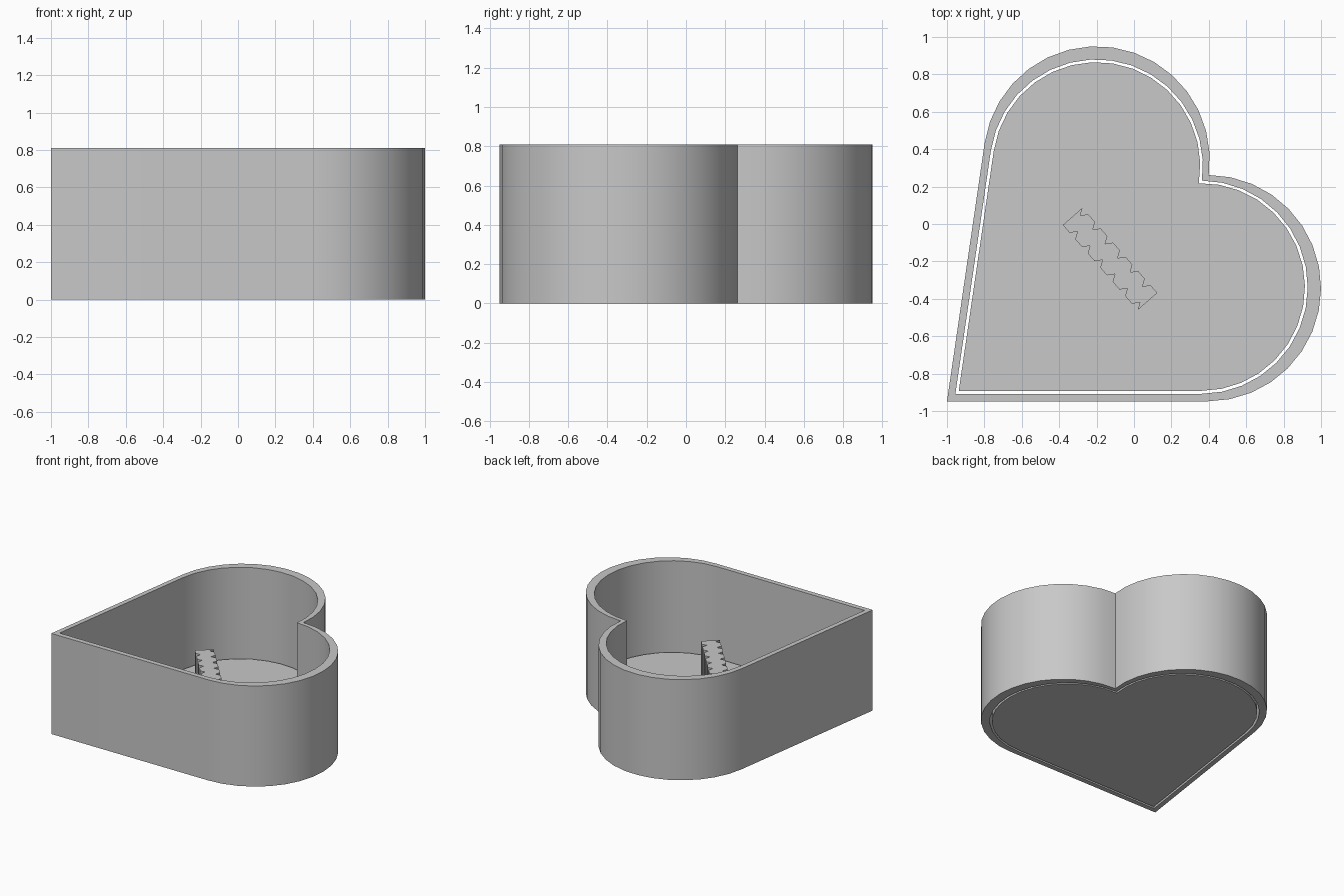
import bpy, bmesh
from math import radians, sin, cos, asin, atan2, hypot, pi
from mathutils import Vector

cube = bpy.data.objects.get("Cube")
if cube:
    bpy.data.objects.remove(cube, do_unlink=True)

grey = bpy.data.materials.new("light_grey")
grey.use_nodes = True
colour = (0.58, 0.58, 0.58, 1)
grey.diffuse_color = colour
grey.node_tree.nodes["Principled BSDF"].inputs["Base Color"].default_value = colour

AXIS = radians(40.85)   # heart symmetry axis, measured from +x
STEPS = 16              # segments per lobe


def heart(tip, lobe_x, r):
    """Heart outline: tip, lower lobe up to the notch, then its mirror image."""
    tip = Vector(tip)
    centre = Vector((lobe_x, tip.y + r))
    run = centre - tip
    dist = hypot(run.x, run.y) * sin(AXIS - atan2(run.y, run.x))
    end = AXIS + asin(dist / r)
    lobe = []
    for i in range(STEPS + 1):
        a = -pi / 2 + (end + pi / 2) * i / STEPS
        lobe.append(centre + r * Vector((cos(a), sin(a))))
    axis = Vector((cos(AXIS), sin(AXIS)))
    mirrored = []
    for p in reversed(lobe[:-1]):
        d = p - tip
        mirrored.append(tip + 2 * d.dot(axis) * axis - d)
    return [tip] + lobe + mirrored


def finish(bm, name):
    bmesh.ops.recalc_face_normals(bm, faces=bm.faces)
    mesh = bpy.data.meshes.new(name)
    bm.to_mesh(mesh)
    bm.free()
    mesh.materials.append(grey)
    obj = bpy.data.objects.new(name, mesh)
    bpy.context.collection.objects.link(obj)
    bpy.ops.object.select_all(action='DESELECT')
    obj.select_set(True)
    bpy.context.view_layer.objects.active = obj
    bpy.ops.object.shade_smooth_by_angle(angle=radians(30))
    return obj


def ring_verts(bm, outline, z):
    return [bm.verts.new((p.x, p.y, z)) for p in outline]


def bridge(bm, a, b):
    n = len(a)
    for i in range(n):
        j = (i + 1) % n
        bm.faces.new((a[i], a[j], b[j], b[i]))


def prism(name, outline, z0, z1):
    bm = bmesh.new()
    low, high = ring_verts(bm, outline, z0), ring_verts(bm, outline, z1)
    bridge(bm, low, high)
    bm.faces.new(low)
    bm.faces.new(high)
    return finish(bm, name)


# Open heart-shaped wall
outer = heart((-1, -0.948), 0.395, 0.605)
inner = heart((-0.955, -0.908), 0.359, 0.57)
bm = bmesh.new()
loops = [ring_verts(bm, o, z) for o, z in
         ((outer, 0), (outer, 0.81), (inner, 0.81), (inner, 0))]
for k in range(4):
    bridge(bm, loops[k], loops[(k + 1) % 4])
finish(bm, "heart_wall")

# Loose floor plate, separated from the wall by a thin gap
prism("heart_plate", heart((-0.937, -0.892), 0.359, 0.555), 0, 0.08)

# Upright grip bar with notched long sides (half-turn symmetric)
mid = Vector((-0.128, -0.187))
along = Vector((0.66, -0.751))
across = Vector((0.751, 0.66))
half_len, half_wid, teeth = 0.303, 0.07, 6
pitch = 2 * half_len / teeth
side = []
for i in range(teeth):
    s = -half_len + i * pitch
    side += [(s, half_wid), (s + 0.023, half_wid - 0.036), (s + 0.046, half_wid)]
side.append((half_len, half_wid))
profile = side + [(-s, -w) for s, w in side]
prism("grip_bar", [mid + s * along + w * across for s, w in profile], 0.08, 0.48)
